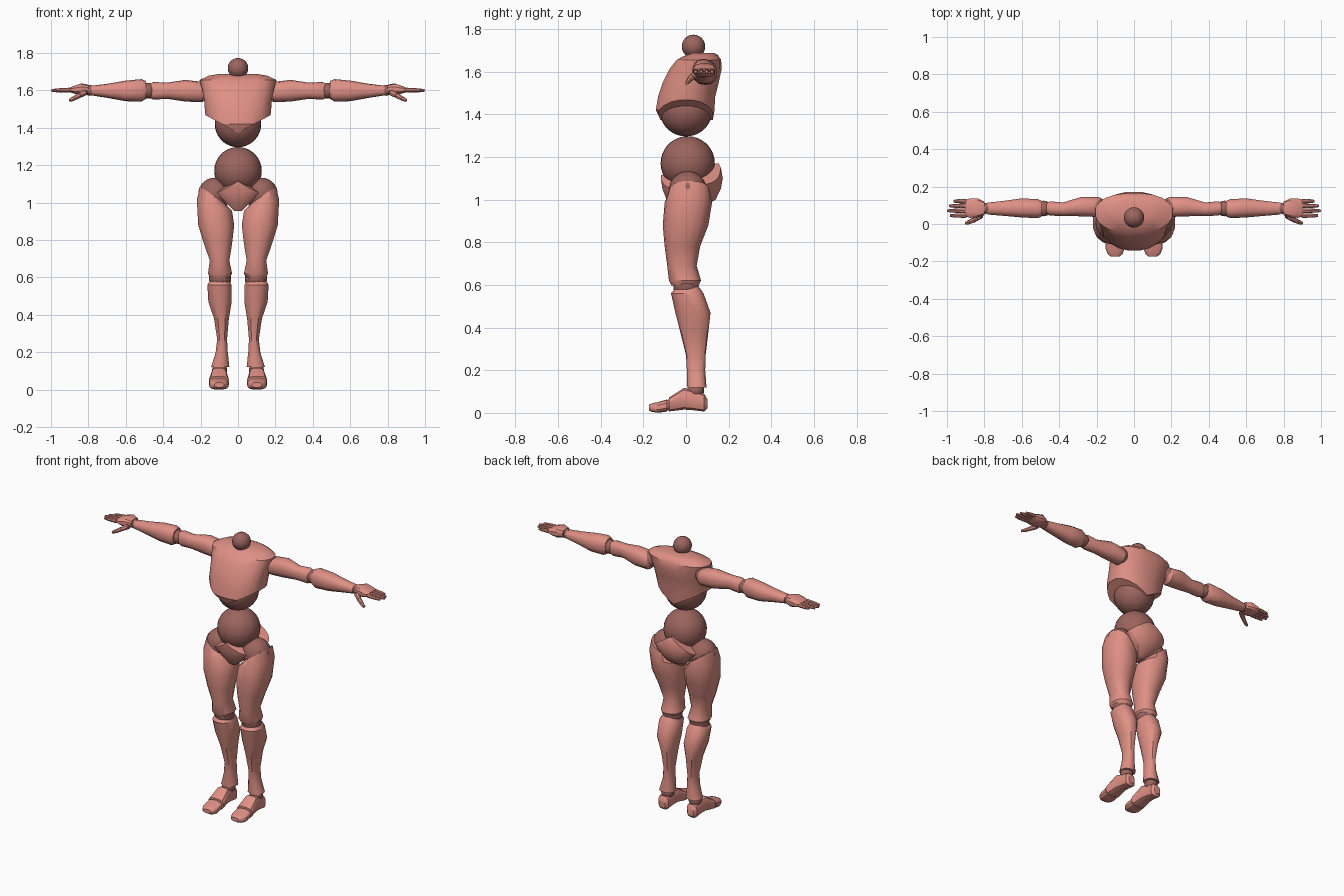
import bpy, bmesh, math
from mathutils import Vector, Matrix

if "Cube" in bpy.data.objects:
    bpy.data.objects.remove(bpy.data.objects["Cube"])


def material(name, rgb):
    m = bpy.data.materials.new(name)
    m.diffuse_color = (*rgb, 1)
    m.use_nodes = True
    m.node_tree.nodes["Principled BSDF"].inputs["Base Color"].default_value = m.diffuse_color
    return m


SKIN = material("salmon shell", (0.74, 0.28, 0.235))
JOINT = material("brown joint", (0.33, 0.128, 0.112))


def finish(bm, name, mat, mirror=False, sharp=32):
    bmesh.ops.recalc_face_normals(bm, faces=bm.faces)
    for f in bm.faces:
        f.smooth = True
    for e in bm.edges:
        e.smooth = len(e.link_faces) == 2 and e.calc_face_angle(0) < math.radians(sharp)
    me = bpy.data.meshes.new(name)
    bm.to_mesh(me)
    bm.free()
    me.materials.append(mat)
    ob = bpy.data.objects.new(name, me)
    bpy.context.collection.objects.link(ob)
    if mirror:
        ob.modifiers.new("Mirror", 'MIRROR').use_mirror_merge = False
    return ob


def loft(axis, rings, n=14, power=2.3):
    """Rings are (t, a0, a1, b0, b1[, slant]) across an axis."""
    bm = bmesh.new()
    order = {'z': lambda t, a, b: (a, b, t),
             'x': lambda t, a, b: (t, a, b),
             'y': lambda t, a, b: (a, t, b)}[axis]
    loops = []
    for t, a0, a1, b0, b1, *slant in rings:
        s = slant[0] if slant else 0
        loop = []
        for i in range(n):
            ang = 2 * math.pi * (i + 0.5) / n
            c, d = math.cos(ang), math.sin(ang)
            c = math.copysign(abs(c) ** (2 / power), c)
            d = math.copysign(abs(d) ** (2 / power), d)
            loop.append(bm.verts.new(order(t + s * c, (a0 + a1) / 2 + c * (a1 - a0) / 2,
                                           (b0 + b1) / 2 + d * (b1 - b0) / 2)))
        loops.append(loop)
    for lo, hi in zip(loops, loops[1:]):
        for i in range(n):
            j = (i + 1) % n
            bm.faces.new((lo[i], lo[j], hi[j], hi[i]))
    bm.faces.new(loops[0])
    bm.faces.new(loops[-1])
    return bm


def cut(bm, point, normal):
    """Slice away everything on the normal side and cap the hole."""
    geom = bm.verts[:] + bm.edges[:] + bm.faces[:]
    bmesh.ops.bisect_plane(bm, geom=geom, plane_co=point, plane_no=Vector(normal).normalized(),
                           clear_outer=True)
    bmesh.ops.holes_fill(bm, edges=[e for e in bm.edges if e.is_boundary], sides=0)


def ball(name, pos, r, mirror=False, seg=20):
    bm = bmesh.new()
    bmesh.ops.create_uvsphere(bm, u_segments=seg, v_segments=seg * 2 // 3, radius=r,
                              matrix=Matrix.Translation(pos))
    return finish(bm, name, JOINT, mirror)


def digit(name, points, radii):
    """Finger made of tapered segments with small joint balls."""
    bm = bmesh.new()
    for k, (p, q) in enumerate(zip(points, points[1:])):
        p, q = Vector(p), Vector(q)
        d = q - p
        m = Matrix.Translation((p + q) / 2) @ d.to_track_quat('Z', 'Y').to_matrix().to_4x4()
        bmesh.ops.create_cone(bm, cap_ends=True, segments=8, radius1=radii[k],
                              radius2=radii[k + 1], depth=d.length * 0.9, matrix=m)
        ball(name + "_joint", p, radii[k] * 0.95, True, 8)
    finish(bm, name, SKIN, True)


# head and waist balls
ball("head", (0, 0.035, 1.718), 0.055)
ball("ribcage_ball", (0, 0.0, 1.42), 0.124, seg=28)
ball("belly_ball", (0, 0.008, 1.17), 0.127, seg=28)

# chest shell, with the underside notched up at both flanks
chest = loft('z', [(1.33, -.10, .10, -.10, .12), (1.42, -.165, .165, -.143, .135),
                   (1.48, -.178, .178, -.133, .138), (1.55, -.183, .183, -.11, .155),
                   (1.61, -.195, .195, -.08, .168), (1.655, -.208, .208, -.045, .166),
                   (1.678, -.16, .16, .0, .15), (1.688, -.10, .10, .03, .13)], 20)
for s in (1, -1):
    cut(chest, (0, 0, 1.372), (s * 0.55, 0, -1))
finish(chest, "chest", SKIN)

# pelvis shell, with a dipped waist and slanted leg openings
pelvis = loft('z', [(.955, -.04, .04, -.06, .07), (1.0, -.10, .10, -.092, .14),
                    (1.05, -.15, .15, -.112, .165), (1.10, -.182, .182, -.12, .174),
                    (1.15, -.184, .184, -.115, .165), (1.20, -.162, .162, -.09, .14),
                    (1.225, -.14, .14, -.07, .12)], 20)
for s in (1, -1):
    cut(pelvis, (0, 0, 1.139), (-s * 0.62, -0.21, 1))
    cut(pelvis, (s * 0.17, 0, 1.105), (s, 0, -1))
finish(pelvis, "pelvis", SKIN)

# legs
ball("hip_joint", (.125, .008, 1.045), .088, True)
thigh = loft('z', [(1.04, .065, .205, -.08, .112, .048), (.985, .03, .222, -.10, .122, .03),
                   (.88, .018, .215, -.109, .105), (.78, .03, .184, -.10, .066),
                   (.69, .045, .152, -.088, .05), (.62, .03, .162, -.08, .07),
                   (.598, .045, .15, -.068, .06)])
finish(thigh, "thigh", SKIN, True)
ball("knee_joint", (.096, .0, .595), .06, True)
shin = loft('z', [(.592, .05, .145, -.045, .06), (.56, .033, .165, -.07, .082),
                  (.47, .032, .16, -.05, .115), (.38, .048, .129, -.027, .105),
                  (.27, .058, .112, 0, .092), (.20, .054, .12, .004, .09),
                  (.12, .045, .145, .006, .096)])
finish(shin, "shin", SKIN, True)
ball("ankle_joint", (.098, .045, .105), .04, True)
foot = loft('y', [(.1, .08, .125, .02, .065), (.085, .065, .138, .005, .09),
                  (.03, .062, .14, .012, .108), (-.01, .058, .145, .014, .118),
                  (-.08, .047, .157, .006, .072)], 12, 3)
finish(foot, "foot", SKIN, True)
ball("toe_joint", (.102, -.08, .036), .026, True)
toe = loft('y', [(-.088, .052, .155, .006, .064), (-.13, .05, .154, .0, .052),
                 (-.16, .06, .142, .004, .045), (-.174, .075, .125, .012, .038)], 12, 3)
finish(toe, "toe_cap", SKIN, True)

# arms
ball("shoulder_joint", (.19, .09, 1.6), .05, True)
upper = loft('x', [(.165, .05, .13, 1.56, 1.63), (.19, .036, .146, 1.537, 1.645),
                   (.28, .04, .146, 1.54, 1.656), (.38, .042, .116, 1.555, 1.641),
                   (.45, .044, .122, 1.55, 1.645), (.475, .055, .112, 1.56, 1.635)])
finish(upper, "upper_arm", SKIN, True)
ball("elbow_joint", (.483, .083, 1.598), .042, True)
fore = loft('x', [(.492, .04, .124, 1.555, 1.65), (.515, .03, .134, 1.54, 1.66),
                  (.60, .034, .138, 1.542, 1.652), (.70, .043, .124, 1.56, 1.635),
                  (.782, .05, .115, 1.573, 1.625)])
finish(fore, "forearm", SKIN, True)
ball("wrist_joint", (.792, .083, 1.6), .029, True)

# hands
palm = loft('x', [(.798, .048, .12, 1.58, 1.63), (.835, .035, .138, 1.574, 1.638),
                  (.875, .032, .138, 1.582, 1.625), (.90, .038, .132, 1.59, 1.614)], 12, 3)
finish(palm, "palm", SKIN, True)
for name, y, tip in (("index_finger", .045, .985), ("middle_finger", .071, 1.0),
                     ("ring_finger", .097, .99), ("little_finger", .122, .965)):
    step = (tip - .9) / 3
    digit(name, [(.9 + step * k, y, 1.602 - .001 * k) for k in range(4)],
          (.0125, .0115, .0105, .007))
digit("thumb", [(.82, .045, 1.588), (.85, .025, 1.572), (.877, .012, 1.557), (.902, .003, 1.545)],
      (.017, .014, .012, .008))
